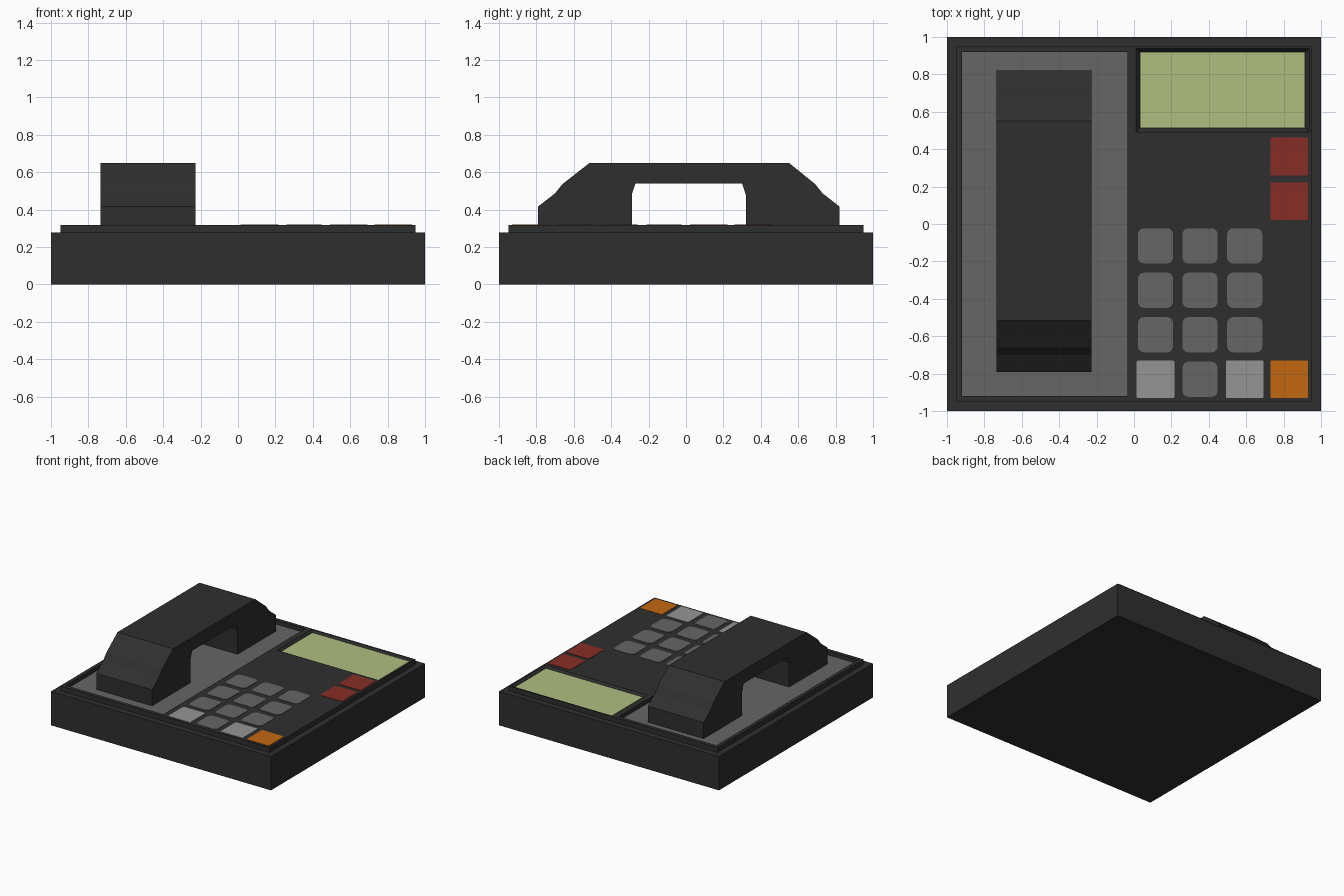
import bpy, bmesh

if "Cube" in bpy.data.objects:
    bpy.data.objects.remove(bpy.data.objects["Cube"])


def material(name, rgb):
    m = bpy.data.materials.new(name)
    m.diffuse_color = (*rgb, 1)
    m.use_nodes = True
    m.node_tree.nodes["Principled BSDF"].inputs["Base Color"].default_value = m.diffuse_color
    return m


BLACK = material("charcoal plastic", (0.028, 0.028, 0.028))
GRAY = material("mid gray", (0.133, 0.133, 0.133))
LIGHT = material("light gray", (0.30, 0.30, 0.30))
GREEN = material("display green", (0.43, 0.52, 0.215))
RED = material("red", (0.25, 0.027, 0.019))
ORANGE = material("orange", (0.54, 0.135, 0.005))

BASE_Z, DECK_Z = 0.278, 0.318


def finish(name, bm, mat):
    bmesh.ops.recalc_face_normals(bm, faces=bm.faces)
    me = bpy.data.meshes.new(name)
    bm.to_mesh(me)
    bm.free()
    me.materials.append(mat)
    ob = bpy.data.objects.new(name, me)
    bpy.context.collection.objects.link(ob)
    return ob


def box(name, x, y, z, mat, radius=0):
    """Box from (min, max) ranges, with optional rounded vertical corners."""
    bm = bmesh.new()
    bmesh.ops.create_cube(bm, size=1)
    for v in bm.verts:
        for i, (lo, hi) in enumerate((x, y, z)):
            v.co[i] = lo if v.co[i] < 0 else hi
    if radius:
        edges = [e for e in bm.edges if abs(e.verts[0].co.z - e.verts[1].co.z) > 1e-5]
        bmesh.ops.bevel(bm, geom=edges, offset=radius, segments=4, profile=0.5, affect='EDGES')
    return finish(name, bm, mat)


def frame(name, outer, inner, inner_z, mat):
    """Rectangular frame on the base; its inner edge drops to inner_z."""
    bm = bmesh.new()
    loops = []
    for (x0, x1, y0, y1), z in ((outer, BASE_Z), (outer, DECK_Z), inner_z[0], inner_z[1], (inner, BASE_Z)):
        loops.append([bm.verts.new((x, y, z)) for x, y in ((x0, y0), (x1, y0), (x1, y1), (x0, y1))])
    for a, b in zip(loops, loops[1:] + loops[:1]):
        for i in range(4):
            j = (i + 1) % 4
            bm.faces.new((a[i], a[j], b[j], b[i]))
    return finish(name, bm, mat)


# Housing: base slab and stepped deck
box("base", (-1, 1), (-1, 1), (0, BASE_Z), BLACK)
box("keypad_deck", (0, 0.95), (-0.95, 0.48), (BASE_Z, DECK_Z), BLACK)

# Cradle: dark rim around a sunken gray tray
well = (-0.92, -0.035, -0.92, 0.92)
frame("cradle_rim", (-0.95, 0, -0.95, 0.95), well,
      ((well, DECK_Z), (well, BASE_Z + 0.004)), BLACK)
box("cradle_tray", well[:2], well[2:], (BASE_Z, BASE_Z + 0.007), GRAY)

# Display: sloping bezel with the screen set inside
lip, glass = (0.012, 0.938, 0.492, 0.938), (0.033, 0.915, 0.513, 0.92)
frame("display_bezel", (0, 0.95, 0.48, 0.95), glass, ((lip, DECK_Z), (glass, 0.292)), BLACK)
box("display_screen", glass[:2], glass[2:], (BASE_Z, 0.304), GREEN)

# Handset: side profile (y, z) extruded across x
profile = [(-0.79, 0.28), (-0.79, 0.417), (-0.70, 0.487), (-0.66, 0.537), (-0.515, 0.65),
           (0.55, 0.65), (0.69, 0.537), (0.73, 0.487), (0.82, 0.417), (0.82, 0.28),
           (0.32, 0.28), (0.32, 0.48), (0.30, 0.54), (-0.27, 0.54), (-0.29, 0.48), (-0.29, 0.28)]
bm = bmesh.new()
side = bm.faces.new([bm.verts.new((-0.735, y, z)) for y, z in profile])
ext = bmesh.ops.extrude_face_region(bm, geom=[side])
bmesh.ops.translate(bm, vec=(0.507, 0, 0), verts=[g for g in ext["geom"] if isinstance(g, bmesh.types.BMVert)])
if side.is_valid and len(bm.faces) < len(profile) + 2:
    bm.faces.new([v for v in side.verts])
finish("handset", bm, BLACK)


# Keys: thin plates on the deck
def key(name, cx, cy, half, mat, radius):
    box(name, (cx - half, cx + half), (cy - half, cy + half), (DECK_Z - 0.004, DECK_Z + 0.003), mat, radius)


for r, cy in enumerate((-0.117, -0.354, -0.592, -0.83)):
    for c, cx in enumerate((0.115, 0.353, 0.592)):
        if r == 3 and c != 1:
            key(f"function_key_{c}", cx, cy, 0.101, LIGHT, 0.01)
        else:
            key(f"number_key_{r}_{c}", cx, cy, 0.094, GRAY, 0.032)
key("call_key", 0.83, -0.83, 0.101, ORANGE, 0.008)
for i, cy in enumerate((0.361, 0.122)):
    key(f"red_key_{i}", 0.83, cy, 0.101, RED, 0.008)
